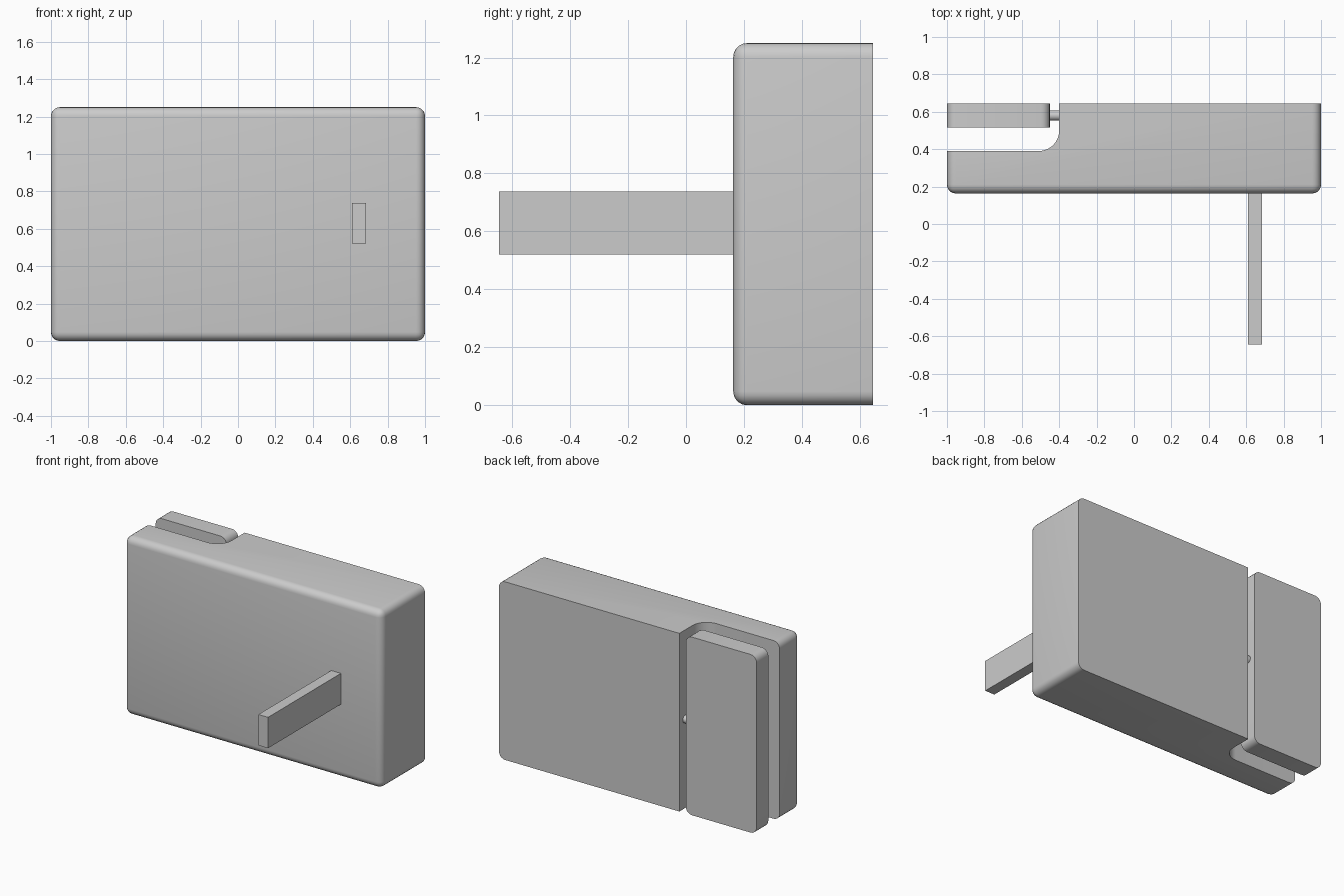
import bpy, bmesh, math

if "Cube" in bpy.data.objects:
    bpy.data.objects.remove(bpy.data.objects["Cube"])

R = 0.048  # edge rounding


def finish(bm, name):
    bmesh.ops.recalc_face_normals(bm, faces=bm.faces[:])
    mesh = bpy.data.meshes.new(name)
    bm.to_mesh(mesh)
    bm.free()
    obj = bpy.data.objects.new(name, mesh)
    bpy.context.collection.objects.link(obj)
    return obj


def box(name, lo, hi, pick=None):
    """Box between two corners; edges accepted by pick() are rounded."""
    bm = bmesh.new()
    bmesh.ops.create_cube(bm, size=1)
    for v in bm.verts:
        v.co = [lo[i] + (v.co[i] + 0.5) * (hi[i] - lo[i]) for i in range(3)]
    if pick:
        edges = [e for e in bm.edges if pick(e.verts[0].co, e.verts[1].co)]
        bmesh.ops.bevel(bm, geom=edges, offset=R, segments=5, profile=0.5,
                        affect='EDGES', clamp_overlap=True)
    return finish(bm, name)


def smooth(obj):
    bpy.ops.object.select_all(action='DESELECT')
    obj.select_set(True)
    bpy.context.view_layer.objects.active = obj
    bpy.ops.object.shade_smooth_by_angle(angle=math.radians(30))


BACK, FRONT, TOP = 0.645, 0.163, 1.25

# Main body: every edge rounded except those around the back face
body = box("body", (-1, FRONT, 0), (1, BACK, TOP),
           lambda a, b: min(a.y, b.y) < FRONT + 0.001)

# Slot cutter: profile with one filleted inner corner, extruded upward
r = 0.11
profile = [(-1.2, 0.8), (-1.2, 0.39)]
for i in range(13):
    t = -math.pi / 2 + i * math.pi / 24
    profile.append((-0.4 - r + r * math.cos(t), 0.39 + r + r * math.sin(t)))
profile.append((-0.4, 0.8))
bm = bmesh.new()
face = bm.faces.new([bm.verts.new((x, y, -0.2)) for x, y in profile])
ext = bmesh.ops.extrude_face_region(bm, geom=[face])
bmesh.ops.translate(bm, vec=(0, 0, TOP + 0.4),
                    verts=[g for g in ext["geom"] if isinstance(g, bmesh.types.BMVert)])
cutter = finish(bm, "slot_cutter")
cutter.hide_render = True

mod = body.modifiers.new("slot", 'BOOLEAN')
mod.operation = 'DIFFERENCE'
mod.solver = 'EXACT'
mod.object = cutter
bpy.context.view_layer.objects.active = body
bpy.ops.object.modifier_apply(modifier=mod.name)
bpy.data.objects.remove(cutter)
smooth(body)

# Back plate: only the four corners are rounded
plate = box("back_plate", (-1, 0.515, 0), (-0.45, BACK, TOP),
            lambda a, b: abs(a.y - b.y) > 0.01)
smooth(plate)

# Pivot pin joining plate and body
bpy.ops.mesh.primitive_cylinder_add(vertices=24, radius=0.027, depth=0.07,
                                    location=(-0.425, 0.58, TOP / 2),
                                    rotation=(0, math.pi / 2, 0))
pin = bpy.context.object
pin.name = "pivot_pin"
smooth(pin)

# Bar sticking out of the front
box("front_bar", (0.61, -0.645, 0.52), (0.685, FRONT + 0.005, 0.737))
